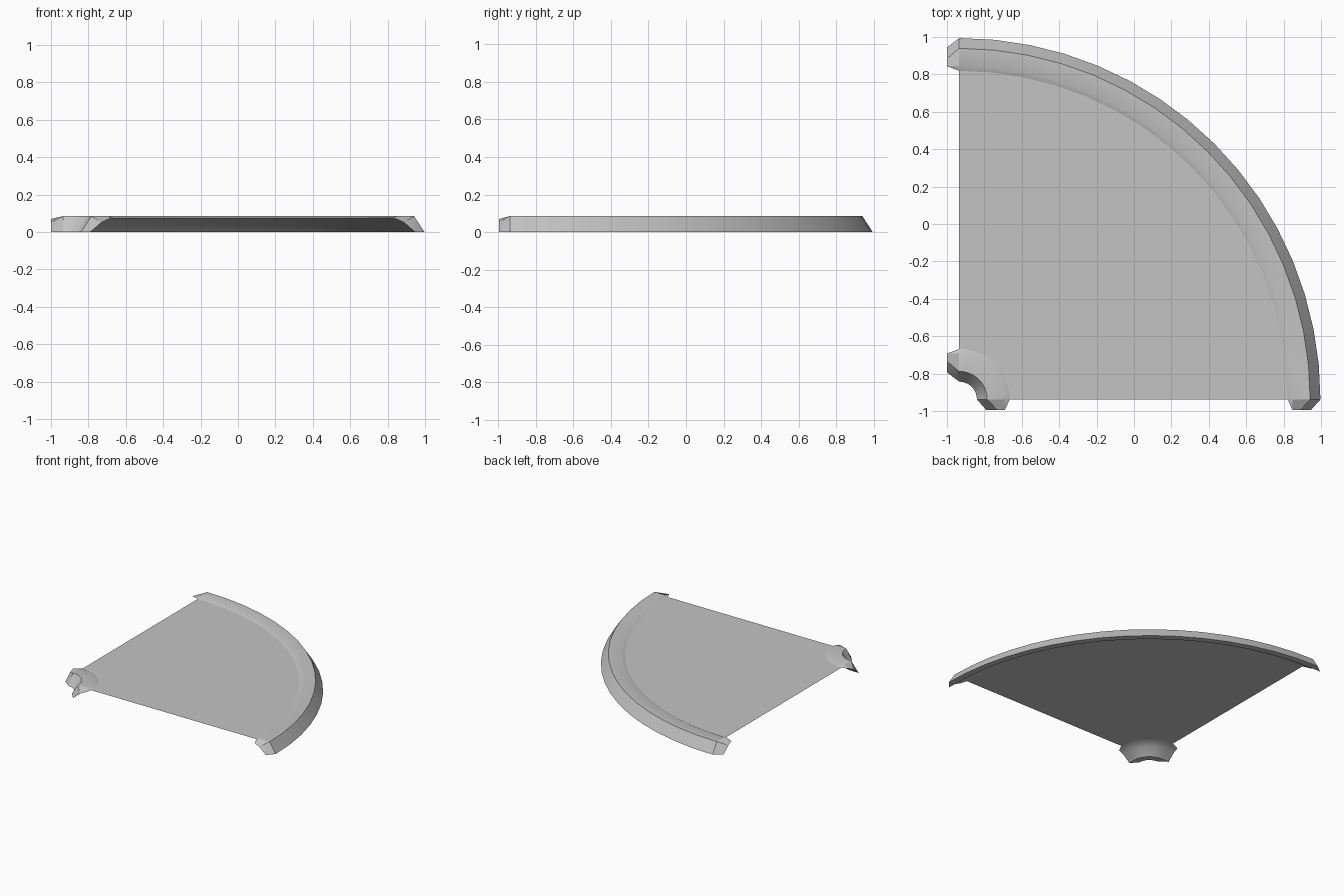
import bpy, bmesh, math

cube = bpy.data.objects.get("Cube")
if cube:
    bpy.data.objects.remove(cube)

CX, CY = -0.935, -0.938        # centre of the bend
SEGS = 16
R_OUT, R_IN = 1.932, 0.095     # curb foot radii
EXT_X, EXT_Y = 0.065, 0.056    # length of the tapered end tabs
ROAD_Z = 0.075
STEP = 0.175                   # curb width

# Curb section as (distance from foot, height)
TOP = [(0, 0), (0.055, 0.085), (0.15, 0.085), (STEP, ROAD_Z)]
UNDER = [(0.15, 0.07), (0.11, 0.052), (0.05, 0)]

grey = bpy.data.materials.new("light_grey")
grey.use_nodes = True
colour = (0.55, 0.55, 0.55, 1)
grey.diffuse_color = colour
grey.node_tree.nodes["Principled BSDF"].inputs["Base Color"].default_value = colour


def polar(r, i, z):
    a = math.pi / 2 * i / SEGS
    return (CX + r * math.cos(a), CY + r * math.sin(a), z)


def finish(name, bm, recalc):
    if recalc:
        bmesh.ops.recalc_face_normals(bm, faces=bm.faces[:])
    mesh = bpy.data.meshes.new(name)
    bm.to_mesh(mesh)
    bm.free()
    mesh.materials.append(grey)
    obj = bpy.data.objects.new(name, mesh)
    bpy.context.collection.objects.link(obj)
    bpy.ops.object.select_all(action='DESELECT')
    obj.select_set(True)
    bpy.context.view_layer.objects.active = obj
    bpy.ops.object.shade_smooth_by_angle(angle=math.radians(22))


def tab(bm, ring, dx, dy):
    """Tapered tab: the underside runs on and the top closes down to it."""
    foot, top, top2, step, u2, u1, u0 = ring
    e2, e1, e0 = [bm.verts.new((v.co.x + dx, v.co.y + dy, v.co.z))
                  for v in (u2, u1, u0)]
    for f in ((foot, top, e0), (top, e1, e0), (top, top2, e2, e1),
              (top2, step, e2), (step, u2, e2), (u2, u1, e1, e2),
              (u1, u0, e0, e1), (u0, foot, e0)):
        bm.faces.new(f)


def curb(name, foot_r, side):
    bm = bmesh.new()
    section = TOP + UNDER
    rings = [[bm.verts.new(polar(foot_r + side * d, i, z)) for d, z in section]
             for i in range(SEGS + 1)]
    n = len(section)
    for a, b in zip(rings, rings[1:]):
        for k in range(n):
            m = (k + 1) % n
            bm.faces.new((a[k], a[m], b[m], b[k]))
    tab(bm, rings[0], 0, -EXT_Y)
    tab(bm, rings[-1], -EXT_X, 0)
    finish(name, bm, True)


curb("outer_curb", R_OUT, -1)
curb("inner_curb", R_IN, 1)

# Road sheet between the curbs
bm = bmesh.new()
rows = [[bm.verts.new(polar(r, i, ROAD_Z)) for r in (R_IN + STEP, R_OUT - STEP)]
        for i in range(SEGS + 1)]
for a, b in zip(rows, rows[1:]):
    bm.faces.new((a[0], a[1], b[1], b[0]))
finish("road_surface", bm, False)
